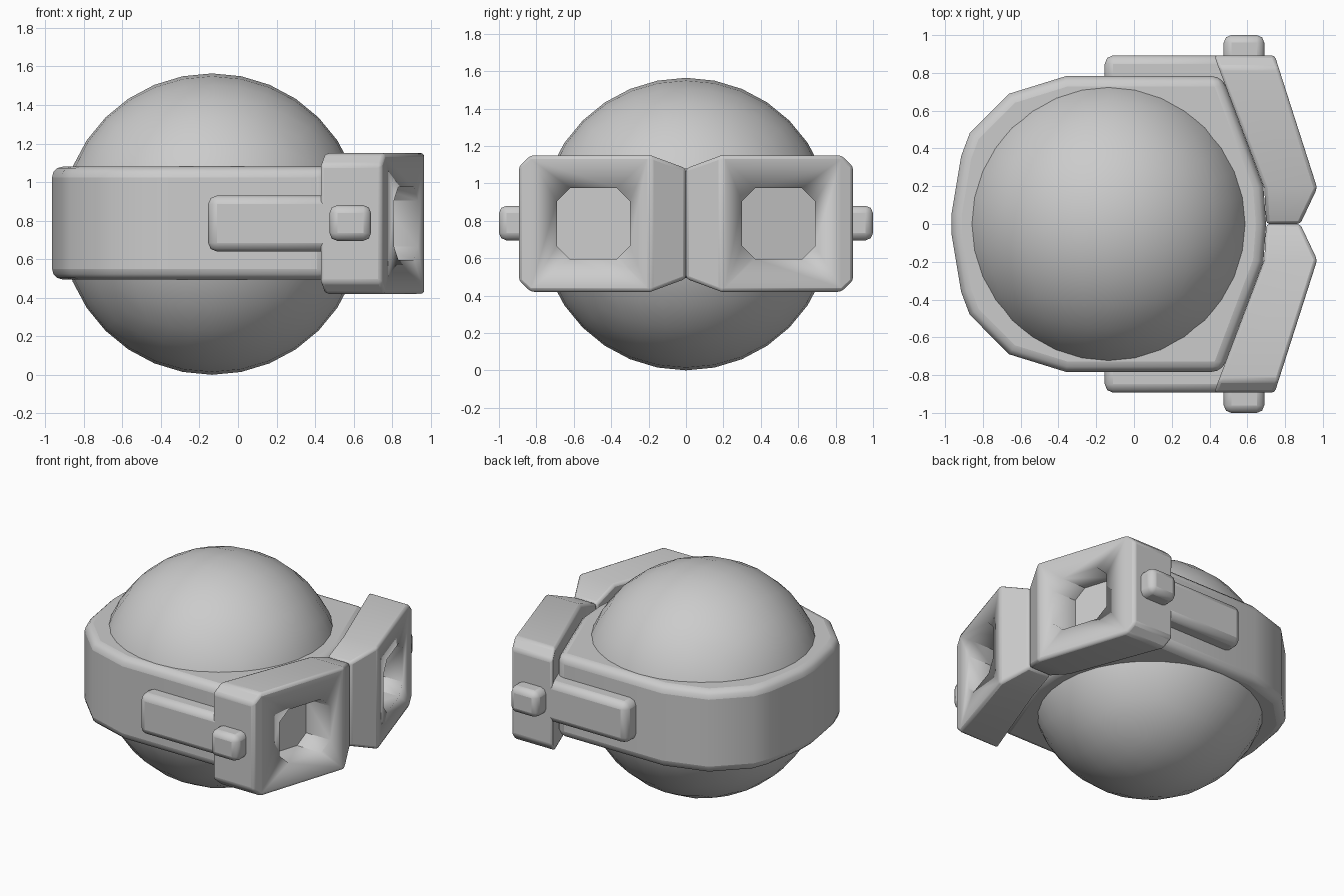
import bpy, bmesh, math
from mathutils import Vector

if "Cube" in bpy.data.objects:
    bpy.data.objects.remove(bpy.data.objects["Cube"])

ZC = 0.785


def finish(name, bm, bevel=0, segments=2, mirror=False, cutter=None, angle=35):
    bmesh.ops.recalc_face_normals(bm, faces=bm.faces)
    me = bpy.data.meshes.new(name)
    bm.to_mesh(me)
    bm.free()
    ob = bpy.data.objects.new(name, me)
    bpy.context.collection.objects.link(ob)
    bpy.ops.object.select_all(action='DESELECT')
    ob.select_set(True)
    bpy.context.view_layer.objects.active = ob
    if bevel:
        m = ob.modifiers.new("bevel", 'BEVEL')
        m.width, m.segments = bevel, segments
        m.limit_method, m.angle_limit = 'ANGLE', math.radians(40)
    if cutter:
        m = ob.modifiers.new("cut", 'BOOLEAN')
        m.operation, m.object, m.solver = 'DIFFERENCE', cutter, 'EXACT'
    if mirror:
        m = ob.modifiers.new("mirror", 'MIRROR')
        m.use_axis = (False, True, False)
        m.use_mirror_merge = False
    bpy.ops.object.shade_smooth_by_angle(angle=math.radians(angle))
    return ob


def loft(rings):
    bm = bmesh.new()
    vs = [[bm.verts.new(p) for p in r] for r in rings]
    n = len(rings[0])
    for a, b in zip(vs, vs[1:]):
        for i in range(n):
            j = (i + 1) % n
            bm.faces.new((a[i], a[j], b[j], b[i]))
    bm.faces.new(vs[0][::-1])
    bm.faces.new(vs[-1])
    return bm


def box(x0, x1, y0, y1, z0, z1):
    return loft([[(x0, y, z0), (x1, y, z0), (x1, y, z1), (x0, y, z1)] for y in (y0, y1)])


# Ball: a cube grid projected to a sphere
bm = bmesh.new()
bmesh.ops.create_cube(bm, size=2)
bmesh.ops.subdivide_edges(bm, edges=bm.edges[:], cuts=7, use_grid_fill=True)
for v in bm.verts:
    d = Vector([math.tan(c * math.pi / 4) for c in v.co]).normalized()
    v.co = d * 0.782 + Vector((-0.135, 0, 0.782))
finish("ball", bm)

# Band around the ball, rounded at the back and tapered behind the eyepieces
half = [(0.70, 0), (0.685, 0.2), (0.465, 0.783), (-0.36, 0.783), (-0.66, 0.69),
        (-0.87, 0.48), (-0.915, 0.36), (-0.965, 0.06)]
outline = half + [(x, -y) for x, y in half[:0:-1]]
finish("band", loft([[(x, y, z) for x, y in outline] for z in (0.495, 1.08)]), 0.055, 3)

# Side arms and knobs
finish("side_arm", box(-0.155, 0.52, 0.7, 0.893, 0.64, 0.93), 0.045, mirror=True)
finish("side_knob", box(0.475, 0.69, 0.8, 1.0, 0.695, 0.88), 0.04, mirror=True)

# Cutter for the octagonal window, its floor parallel to the slanted front
c, w, h = 0.07, 0.195, 0.19
octagon = [(-w, -h + c), (-w + c, -h), (w - c, -h), (w, -h + c),
           (w, h - c), (w - c, h), (-w + c, h), (-w, h - c)]


def front_x(y):
    return 0.745 + (0.893 - y) * 0.321


cut = finish("window_cutter", loft([[(front_x(0.495 + a) + dx, 0.495 + a, ZC + b)
                                     for a, b in octagon] for dx in (-0.19, 0.2)]))
cut.hide_render = True
cut.hide_viewport = True

# Slanted eyepieces: sections are y, back x, front x, half height
sections = [(0, 0.70, 0.88, 0.295), (0.19, 0.69, 0.97, 0.365),
            (0.83, 0.447, 0.765, 0.365), (0.893, 0.425, 0.745, 0.305)]
finish("eyepiece", loft([[(a, y, ZC - k), (b, y, ZC - k), (b, y, ZC + k), (a, y, ZC + k)]
                         for y, a, b, k in sections]), 0.018, mirror=True, cutter=cut)
